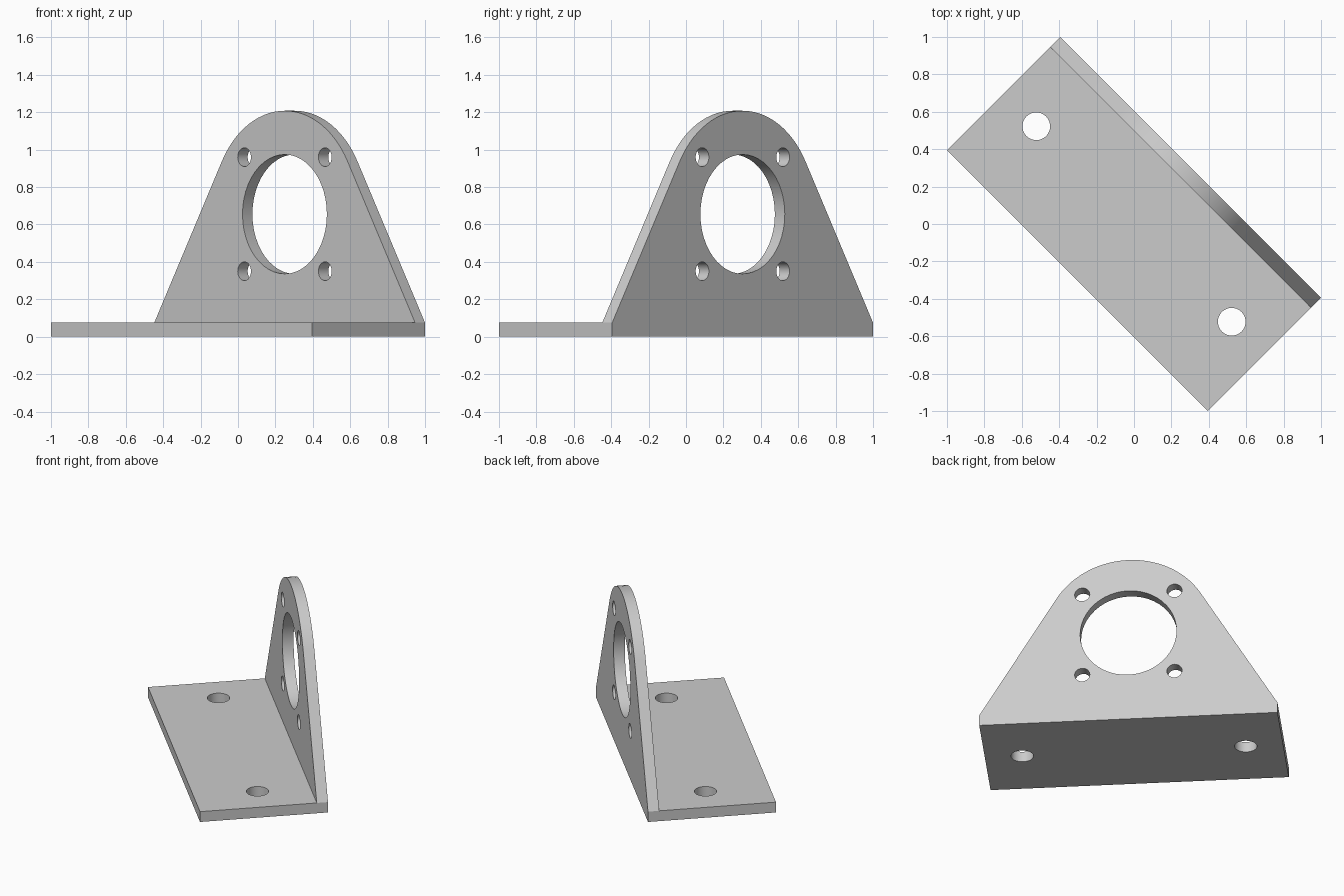
import bpy, bmesh
from math import sin, cos, acos, atan2, hypot, pi, radians
from mathutils import Matrix

cube = bpy.data.objects.get("Cube")
if cube:
    bpy.data.objects.remove(cube, do_unlink=True)

HALF_L, HALF_W, T = 0.986, 0.428, 0.075   # bracket half length, half width, sheet thickness
HUB_Z, HUB_R = 0.655, 0.553               # centre and radius of the rounded top
BORE_R, SCREW_R, SCREW_OFF = 0.319, 0.05, 0.305
FOOT_R, FOOT_X = 0.074, 0.739

metal = bpy.data.materials.new("grey metal")
metal.use_nodes = True
grey = (0.6, 0.6, 0.6, 1)
metal.diffuse_color = grey
metal.node_tree.nodes["Principled BSDF"].inputs["Base Color"].default_value = grey


def finish(name, bm):
    bmesh.ops.recalc_face_normals(bm, faces=bm.faces)
    mesh = bpy.data.meshes.new(name)
    bm.to_mesh(mesh)
    bm.free()
    mesh.materials.append(metal)
    ob = bpy.data.objects.new(name, mesh)
    bpy.context.collection.objects.link(ob)
    return ob


def prism(name, points, depth):
    """Extrude a closed outline of 3D points along the depth vector."""
    bm = bmesh.new()
    face = bm.faces.new([bm.verts.new(p) for p in points])
    new = bmesh.ops.extrude_face_region(bm, geom=[face])["geom"]
    verts = [v for v in new if isinstance(v, bmesh.types.BMVert)]
    bmesh.ops.translate(bm, vec=depth, verts=verts)
    return finish(name, bm)


def drill(name, centre, radius, along_y=False):
    bm = bmesh.new()
    m = Matrix.Translation(centre)
    if along_y:
        m = m @ Matrix.Rotation(pi / 2, 4, 'X')
    bmesh.ops.create_cone(bm, cap_ends=True, segments=48, radius1=radius,
                          radius2=radius, depth=0.3, matrix=m)
    return finish(name, bm)


def combine(target, other, operation):
    mod = target.modifiers.new(operation.title(), 'BOOLEAN')
    mod.operation = operation
    mod.solver = 'EXACT'
    mod.object = other
    bpy.context.view_layer.objects.active = target
    bpy.ops.object.modifier_apply(modifier=mod.name)
    bpy.data.objects.remove(other, do_unlink=True)


# Upright plate: straight sides running tangent into a round top
a = atan2(T - HUB_Z, HALF_L) + acos(HUB_R / hypot(HALF_L, HUB_Z - T))
steps = 28
outline = [(-HALF_L, 0), (HALF_L, 0), (HALF_L, T)]
for i in range(steps + 1):
    t = a + (pi - 2 * a) * i / steps
    outline.append((HUB_R * cos(t), HUB_Z + HUB_R * sin(t)))
outline.append((-HALF_L, T))
bracket = prism("mounting_bracket", [(x, HALF_W - T, z) for x, z in outline], (0, T, 0))

# Foot plate, joined to the upright
foot = prism("foot_plate", [(-HALF_L, -HALF_W, 0), (HALF_L, -HALF_W, 0),
                            (HALF_L, HALF_W, 0), (-HALF_L, HALF_W, 0)], (0, 0, T))
combine(bracket, foot, 'UNION')

# Central bore, four screw holes around it and two foot holes
holes = [drill("bore", (0, HALF_W, HUB_Z), BORE_R, True)]
for sx in (-1, 1):
    holes.append(drill("foot_hole", (sx * FOOT_X, 0, 0), FOOT_R))
    for sz in (-1, 1):
        holes.append(drill("screw_hole", (sx * SCREW_OFF, HALF_W, HUB_Z + sz * SCREW_OFF),
                           SCREW_R, True))
for hole in holes:
    combine(bracket, hole, 'DIFFERENCE')

# The bracket stands diagonally
bracket.rotation_euler.z = radians(-45)
bpy.ops.object.select_all(action='DESELECT')
bracket.select_set(True)
bpy.context.view_layer.objects.active = bracket
bpy.ops.object.shade_smooth_by_angle(angle=radians(30))
